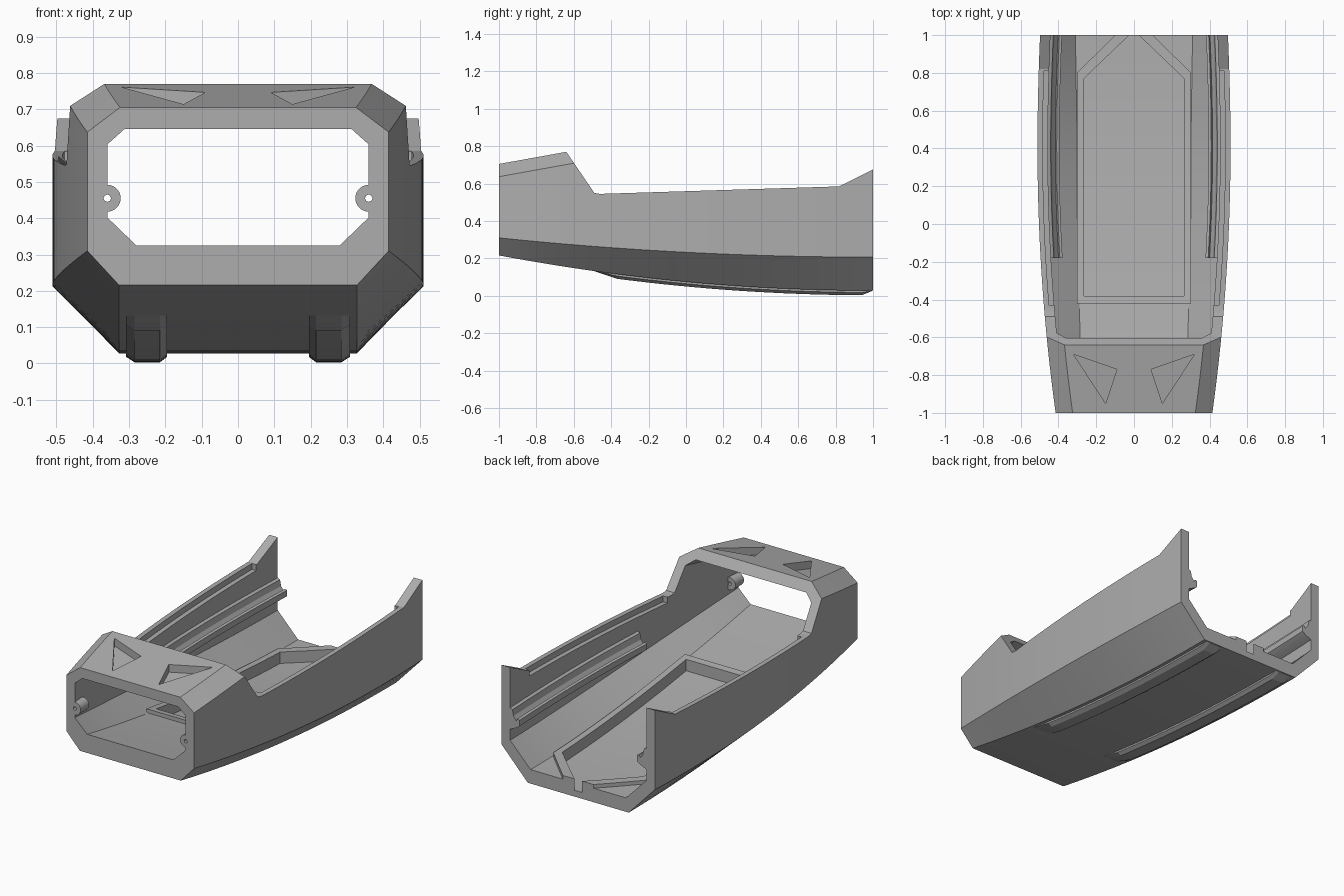
import bpy, bmesh, math

if "Cube" in bpy.data.objects:
    bpy.data.objects.remove(bpy.data.objects["Cube"])

grey = bpy.data.materials.new("mid_grey")
grey.diffuse_color = (0.42, 0.42, 0.42, 1)
grey.use_nodes = True
grey.node_tree.nodes["Principled BSDF"].inputs["Base Color"].default_value = grey.diffuse_color


# Curves that run along the length of the body
def side(y): return 0.511 - 0.049 * (y - 0.4) ** 2 + (0.004 * y ** 4 if y > 0 else 0)
def belly(y): return 0.028 + 0.047 * (1 - y) ** 2
def bevel_top(y): return 0.207 + 0.103 * ((1 - y) / 2) ** 2
def roof(y): return 0.705 + 0.18 * (y + 1)
def floor(y): return 0.11 + 0.215 * ((1 - y) / 2) ** 1.8
def rim(y): return 0.56 + 0.031 * y


def span(a, b, n):
    return [a + (b - a) * i / n for i in range(n + 1)]


def loft(name, ys, ring):
    """Skin closed (x, z) rings placed along y."""
    bm = bmesh.new()
    rows = [[bm.verts.new((x, y, z)) for x, z in ring(max(-1, min(1, y)))] for y in ys]
    n = len(rows[0])
    for a, b in zip(rows, rows[1:]):
        for i in range(n):
            j = (i + 1) % n
            bm.faces.new((a[i], a[j], b[j], b[i]))
    bm.faces.new(rows[0])
    bm.faces.new(rows[-1])
    bmesh.ops.recalc_face_normals(bm, faces=bm.faces)
    me = bpy.data.meshes.new(name)
    bm.to_mesh(me)
    bm.free()
    ob = bpy.data.objects.new(name, me)
    bpy.context.collection.objects.link(ob)
    me.materials.append(grey)
    return ob


def mirrored(half):
    return half + [(-x, z) for x, z in reversed(half)]


def prism(name, bottom, top):
    """Solid between two matching polygons."""
    bm = bmesh.new()
    a = [bm.verts.new(p) for p in bottom]
    b = [bm.verts.new(p) for p in top]
    n = len(a)
    bm.faces.new(a)
    bm.faces.new(b)
    for i in range(n):
        j = (i + 1) % n
        bm.faces.new((a[i], a[j], b[j], b[i]))
    bmesh.ops.recalc_face_normals(bm, faces=bm.faces)
    me = bpy.data.meshes.new(name)
    bm.to_mesh(me)
    bm.free()
    ob = bpy.data.objects.new(name, me)
    bpy.context.collection.objects.link(ob)
    me.materials.append(grey)
    return ob


def cut(ob, cutter):
    m = ob.modifiers.new("cut", 'BOOLEAN')
    m.operation = 'DIFFERENCE'
    m.solver = 'EXACT'
    m.object = cutter
    bpy.context.view_layer.objects.active = ob
    bpy.ops.object.modifier_apply(modifier=m.name)


def drop(*obs):
    for o in obs:
        bpy.data.objects.remove(o, do_unlink=True)


# Outer body and hollow inside
def outer_ring(y):
    x, r = side(y), roof(y)
    return mirrored([(0.328, belly(y)), (x, bevel_top(y)), (x, r - 0.068), (x - 0.09, r)])


def inner_ring(y):
    x, f, r = side(y) - 0.055, floor(y), roof(y) - 0.06
    t = (y + 1) / 2
    return mirrored([(0.28 + 0.03 * t, f), (x, f + 0.077 + 0.06 * t),
                     (x, r - 0.042), (x - 0.047, r)])


body = loft("body_shell", span(-1, 1, 24), outer_ring)
hollow = loft("hollow_cutter", [-1.05] + span(-1, 1, 24) + [1.05], inner_ring)
cut(body, hollow)

# Open top behind the front arch
profile = [(-0.68, 0.829), (-0.49, 0.55), (-0.46, 0.545), (0.82, 0.585),
           (1.1, 0.725), (1.1, 1.5), (-0.68, 1.5)]
opening = prism("opening_cutter", [(-0.8, y, z) for y, z in profile],
                [(0.8, y, z) for y, z in profile])
cut(body, opening)

# Thin ledge inside the side rims
ledge = loft("ledge_cutter", span(-0.43, 0.81, 14), lambda y: mirrored(
    [(side(y) - 0.028, rim(y) - 0.035), (side(y) - 0.028, 0.8)]))
cut(body, ledge)

# Triangular recesses in the roof
for s in (-1, 1):
    tri = [(0.32, -0.69), (0.09, -0.77), (0.15, -0.95)]
    recess = prism("recess_cutter", [(s * x, y, roof(y) - 0.045) for x, y in tri],
                   [(s * x, y, roof(y) + 0.05) for x, y in tri])
    cut(body, recess)
    drop(recess)


# Sunken floor tray with a pointed rear end and a raised frame
def taper(y, wide, narrow, start):
    return wide if y < start else wide + (narrow - wide) * (y - start) / (1 - start)


def tray_ring(y):
    w = taper(y, 0.265, 0.025, 0.77)
    return mirrored([(w, floor(y) - 0.045), (w, floor(y) + 0.2)])


def frame_ring(y):
    w = taper(y, 0.302, 0.1, 0.8)
    return mirrored([(w, floor(y) - 0.02), (w, floor(y) + 0.022)])


tray = loft("tray_cutter", span(-0.38, 0.77, 14) + [0.85, 0.92, 1, 1.05], tray_ring)
cut(body, tray)
frame = loft("tray_frame", span(-0.42, 0.8, 14) + [0.87, 0.93, 1], frame_ring)
cut(frame, tray)
drop(hollow, opening, ledge, tray)


# Grooved rails on the inner side walls
RAIL = [(0.0, 0.44), (-0.02, 0.43), (-0.027, 0.395), (-0.045, 0.37), (-0.052, 0.385),
        (-0.066, 0.38), (-0.066, 0.345), (-0.045, 0.33), (0.0, 0.31)]
rails = [loft("side_rail", span(-0.18, 1, 12), lambda y, s=s: [
    (s * (side(y) - 0.05 + dx), z) for dx, z in RAIL]) for s in (-1, 1)]


# Skid runners under the belly, faded in at both ends
def skid_ring(y, s):
    d = 0.025 * min(1, max(0.02, (y + 0.49) / 0.12), max(0.02, (1 - y) / 0.06))
    b = belly(y)
    pts = [(0.195, b + 0.012), (0.195, b - d * 0.4), (0.215, b - d),
           (0.285, b - d), (0.308, b - d * 0.4), (0.308, b + 0.012)]
    return [(s * x, z) for x, z in pts]


skids = [loft("skid_runner", [-0.49] + span(-0.37, 0.94, 16) + [0.995],
              lambda y, s=s: skid_ring(y, s)) for s in (-1, 1)]


# Screw bosses in the front opening
def circle(cx, cz, r, y, n):
    return [(cx + r * math.cos(2 * math.pi * i / n), y,
             cz + r * math.sin(2 * math.pi * i / n)) for i in range(n)]


bosses = []
for s in (-1, 1):
    boss = prism("screw_boss", circle(s * 0.36, 0.455, 0.037, -0.999, 28),
                 circle(s * 0.36, 0.455, 0.037, -0.92, 28))
    hole = prism("hole_cutter", circle(s * 0.36, 0.455, 0.01, -1.1, 16),
                 circle(s * 0.36, 0.455, 0.01, -0.8, 16))
    cut(boss, hole)
    cut(body, hole)
    drop(hole)
    bosses.append(boss)

# Smooth the gentle curves, keep the facets crisp
bpy.ops.object.select_all(action='DESELECT')
for ob in [body, frame] + rails + skids + bosses:
    ob.select_set(True)
bpy.context.view_layer.objects.active = body
bpy.ops.object.shade_smooth_by_angle(angle=math.radians(15))
